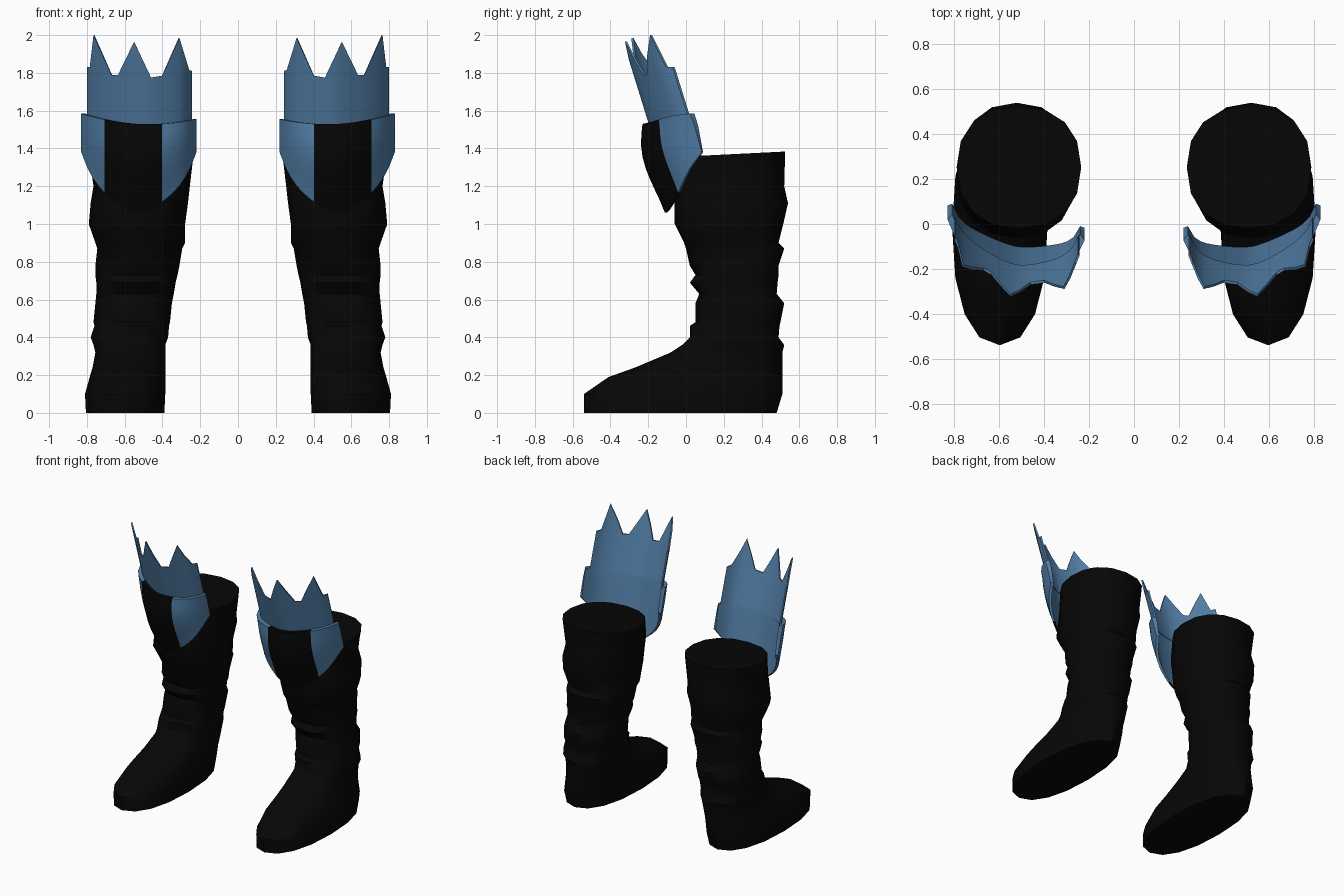
import bpy, bmesh, math

cube = bpy.data.objects.get("Cube")
if cube:
    bpy.data.objects.remove(cube, do_unlink=True)


def make_material(name, color, roughness):
    mat = bpy.data.materials.new(name)
    mat.use_nodes = True
    mat.diffuse_color = (*color, 1)
    bsdf = next(n for n in mat.node_tree.nodes if n.type == 'BSDF_PRINCIPLED')
    bsdf.inputs["Base Color"].default_value = (*color, 1)
    bsdf.inputs["Roughness"].default_value = roughness
    return mat


BLACK = make_material("black leather", (0.002, 0.002, 0.002), 0.7)
BLUE = make_material("steel blue", (0.085, 0.21, 0.385), 0.6)


def finish(name, bm, mats, angle):
    bmesh.ops.recalc_face_normals(bm, faces=bm.faces)
    mesh = bpy.data.meshes.new(name)
    bm.to_mesh(mesh)
    bm.free()
    for m in mats:
        mesh.materials.append(m)
    obj = bpy.data.objects.new(name, mesh)
    bpy.context.collection.objects.link(obj)
    bpy.ops.object.select_all(action='DESELECT')
    obj.select_set(True)
    bpy.context.view_layer.objects.active = obj
    bpy.ops.object.shade_smooth_by_angle(angle=math.radians(angle))


# Boot rings: height, inner x, outer x, front y, back y
RINGS = [
    (0.0, .39, .805, -.54, .48), (.1, .385, .81, -.54, .51),
    (.19, .385, .785, -.41, .51), (.24, .385, .77, -.27, .51),
    (.32, .385, .755, -.08, .51), (.36, .385, .765, -.02, .52),
    (.40, .37, .78, .02, .49), (.46, .365, .76, .02, .495),
    (.48, .36, .765, .05, .50), (.58, .35, .755, .05, .52),
    (.63, .34, .75, .07, .48), (.69, .33, .75, .02, .485),
    (.73, .32, .755, .05, .49), (.78, .31, .755, .02, .49),
    (.87, .295, .745, .0, .52), (.90, .28, .755, -.01, .49),
    (1.0, .28, .79, -.06, .515), (1.11, .265, .78, -.06, .54),
    (1.2, .255, .765, -.06, .52), (1.37, .235, .79, -.02, .525),
]
SIDES = 16


def ring_points(z, x0, x1, y0, y1):
    points = []
    for i in range(SIDES):
        a = 2 * math.pi * i / SIDES
        c, s = math.cos(a), math.sin(a)
        x = (x0 + x1) / 2 + (x1 - x0) / 2 * math.copysign(abs(c) ** .88, c)
        y = (y0 + y1) / 2 + (y1 - y0) / 2 * math.copysign(abs(s) ** .88, s)
        tilt = .05 * (y - .25) if z > 1.3 else 0
        points.append((x, y, z + tilt))
    return points


def build_boot(side, sx):
    bm = bmesh.new()
    loops = [[bm.verts.new((sx * x, y, z)) for x, y, z in ring_points(*r)]
             for r in RINGS]
    for low, high in zip(loops, loops[1:]):
        for i in range(SIDES):
            j = (i + 1) % SIDES
            bm.faces.new((low[i], low[j], high[j], high[i]))
    # Sole and closed top
    bm.faces.new(loops[0])
    bm.faces.new(loops[-1])
    finish(side + "_boot", bm, [BLACK], 40)


CENTER = .525


def plate_y(u, z):
    """Curved plate that leans forward as it rises and curls back at its ends."""
    lean = -.10 - .185 * (z - 1.06) if z < 1.52 else -.185 - .31 * (z - 1.52)
    curl = .65 * abs(u) ** 1.5 + .4 * abs(u) ** 10
    return lean + .19 * curl + .05 * u


def build_knee_guard(side, sx):
    bm = bmesh.new()
    columns, rows = 20, 8
    inner, outer = [], []
    for i in range(columns + 1):
        u = -1 + 2 * i / columns
        top = 1.53 + .04 * u * u + .015 * u
        bottom = 1.06 + .22 * abs(u) ** 1.5 + .1 * abs(u) ** 6
        in_col, out_col = [], []
        for k in range(rows + 1):
            v = k / rows
            z = bottom + (top - bottom) * v
            y = plate_y(u, z)
            x = CENTER + .285 * u
            # Thickest at the middle of the knee
            bulge = .012 + .03 * v + .045 * math.sin(math.pi * v ** 1.3) * (1 - u * u)
            in_col.append(bm.verts.new((sx * x, y, z)))
            out_col.append(bm.verts.new((sx * (x + .02 * u), y - bulge * (1 - .4 * u * u), z)))
        inner.append(in_col)
        outer.append(out_col)
    for i in range(columns):
        # Black middle panel between the blue side panels
        middle = -.4 < -1 + (2 * i + 1) / columns < .6
        for k in range(rows):
            bm.faces.new((inner[i][k], inner[i + 1][k], inner[i + 1][k + 1], inner[i][k + 1]))
            front = bm.faces.new((outer[i][k], outer[i + 1][k], outer[i + 1][k + 1], outer[i][k + 1]))
            front.material_index = int(middle)
        for k in (0, rows):
            edge = bm.faces.new((inner[i][k], inner[i + 1][k], outer[i + 1][k], outer[i][k]))
            edge.material_index = int(middle)
    for i in (0, columns):
        for k in range(rows):
            bm.faces.new((inner[i][k], inner[i][k + 1], outer[i][k + 1], outer[i][k]))
    finish(side + "_knee_guard", bm, [BLUE, BLACK], 35)


# Spiked top edge: x, height
SPIKES = [(.243, 1.81), (.258, 1.815), (.31, 1.985), (.40, 1.785), (.46, 1.775),
          (.55, 1.965), (.635, 1.79), (.67, 1.79), (.765, 2.0), (.785, 1.83),
          (.80, 1.83)]


def build_crown(side, sx):
    bm = bmesh.new()
    # Subdivide the outline so the plate curves evenly
    outline = []
    for (xa, za), (xb, zb) in zip(SPIKES, SPIKES[1:]):
        steps = 2 if xb - xa > .03 else 1
        outline += [(xa + (xb - xa) * t / steps, za + (zb - za) * t / steps)
                    for t in range(steps)]
    outline.append(SPIKES[-1])
    rows = 4
    front, back = [], []
    for x, top in outline:
        u = (x - CENTER) / .285
        bottom = 1.52 + .03 * u * u
        heights = [bottom + (top - bottom) * k / rows for k in range(rows + 1)]
        front.append([bm.verts.new((sx * x, plate_y(u, z) - .008, z)) for z in heights])
        back.append([bm.verts.new((sx * (x - .006 * u), plate_y(u, z) + .003, z))
                     for z in heights])
    last = len(outline) - 1
    for i in range(last):
        for sheet in (front, back):
            for k in range(rows):
                bm.faces.new((sheet[i][k], sheet[i + 1][k], sheet[i + 1][k + 1], sheet[i][k + 1]))
        for k in (0, rows):
            bm.faces.new((front[i][k], front[i + 1][k], back[i + 1][k], back[i][k]))
    for i in (0, last):
        for k in range(rows):
            bm.faces.new((front[i][k], front[i][k + 1], back[i][k + 1], back[i][k]))
    finish(side + "_spiked_crown", bm, [BLUE], 35)


for side, sx in (("left", 1), ("right", -1)):
    build_boot(side, sx)
    build_knee_guard(side, sx)
    build_crown(side, sx)
